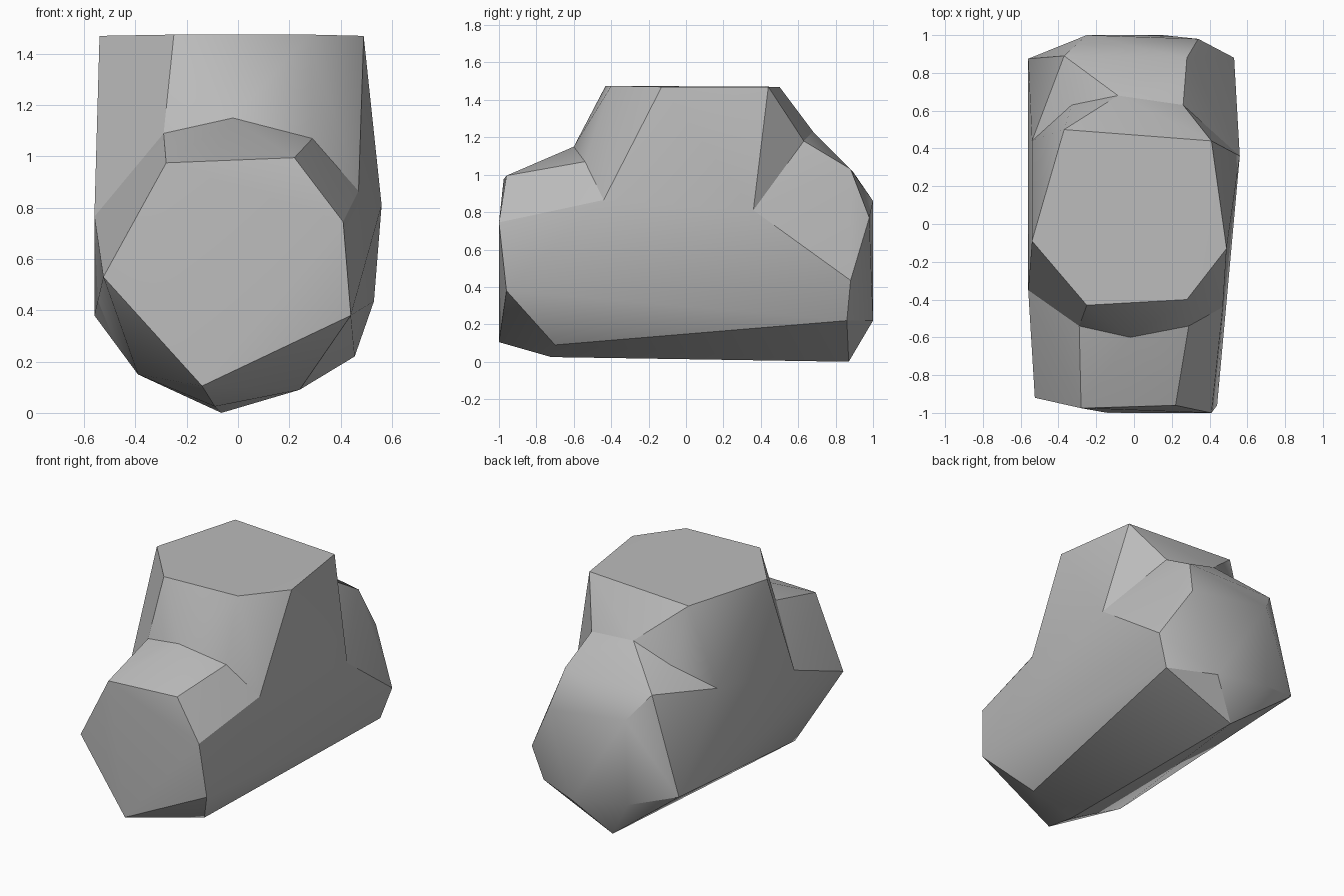
import bpy, bmesh, math

cube = bpy.data.objects.get("Cube")
if cube:
    bpy.data.objects.remove(cube, do_unlink=True)

stone = bpy.data.materials.new("stone_grey")
stone.use_nodes = True
grey = (0.5, 0.5, 0.5, 1)
stone.diffuse_color = grey
stone.node_tree.nodes["Principled BSDF"].inputs["Base Color"].default_value = grey


def faceted_block(name, corners):
    """Wrap a convex block around its corner points."""
    bm = bmesh.new()
    for co in corners:
        bm.verts.new(co)
    hull = bmesh.ops.convex_hull(bm, input=bm.verts)
    spare = {g for g in hull["geom_interior"] + hull["geom_unused"]
             if isinstance(g, bmesh.types.BMVert)}
    bmesh.ops.delete(bm, geom=list(spare), context="VERTS")
    bmesh.ops.recalc_face_normals(bm, faces=bm.faces)
    mesh = bpy.data.meshes.new(name)
    bm.to_mesh(mesh)
    bm.free()
    mesh.materials.append(stone)
    obj = bpy.data.objects.new(name, mesh)
    bpy.context.collection.objects.link(obj)
    return obj


# Flat top of the tall middle
summit = [(-.37, .5, 1.47), (.41, .44, 1.47), (.49, -.13, 1.47),
          (.28, -.4, 1.475), (-.25, -.43, 1.475), (-.54, -.09, 1.47)]

# Crease where the tall middle meets the lower mass
crease = [(-.56, -.35, .765), (-.29, -.54, 1.09), (-.02, -.6, 1.15),
          (.29, -.54, 1.07), (.47, -.44, .865), (.56, .36, .81),
          (.26, .63, 1.18), (-.085, .68, 1.23), (-.33, .63, 1.11),
          (-.54, .44, .94)]

# Blunt front
front = [(-.28, -.975, .975), (.22, -.96, .995), (.41, -1, .745),
         (.44, -.96, .38), (-.14, -1, .105), (-.525, -.92, .53)]

# Rounded back
back = [(-.37, .89, 1.02), (.28, .88, 1.03), (.34, .98, .77), (-.25, 1, .86),
        (.53, .88, .435), (.455, .86, .22), (.15, 1, .22),
        (-.26, .99, .29), (-.56, .875, .38)]

# Keel-like underside
underside = [(.24, -.7, .09), (-.09, -.72, .025), (-.065, .87, 0),
             (-.39, -.6, .15)]

boulder = faceted_block("boulder", crease + front + back + underside)
tower = faceted_block("boulder_top", summit + crease)

# Fuse both blocks into one rock
fuse = boulder.modifiers.new("fuse", "BOOLEAN")
fuse.operation = "UNION"
fuse.solver = "EXACT"
fuse.object = tower
bpy.ops.object.select_all(action="DESELECT")
bpy.context.view_layer.objects.active = boulder
boulder.select_set(True)
bpy.ops.object.modifier_apply(modifier=fuse.name)
bpy.data.objects.remove(tower, do_unlink=True)

# Soft facets, sharp ridges
bpy.ops.object.shade_smooth_by_angle(angle=math.radians(30))
